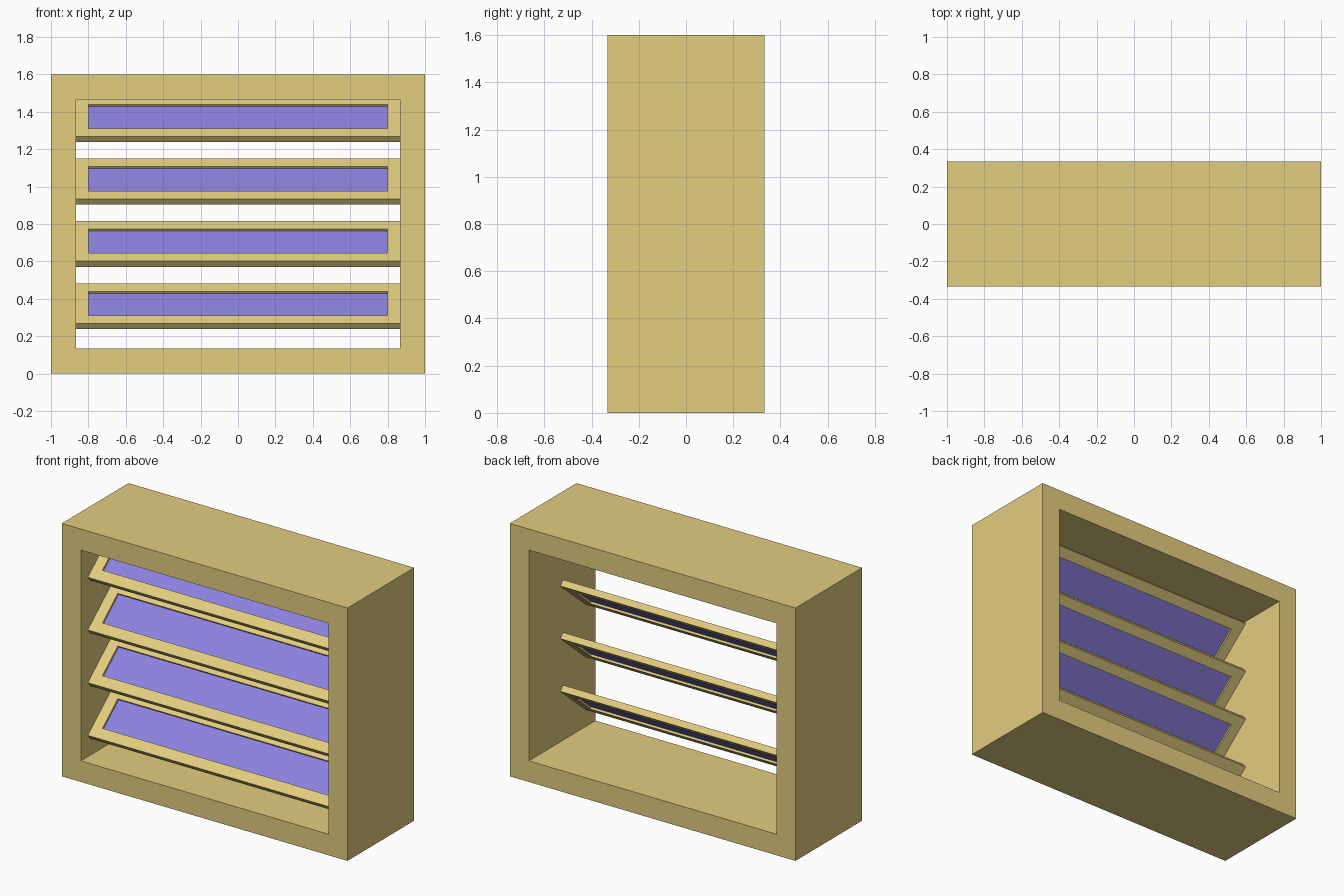
import bpy, bmesh, math

if "Cube" in bpy.data.objects:
    bpy.data.objects.remove(bpy.data.objects["Cube"])


def material(name, rgb):
    m = bpy.data.materials.new(name)
    m.diffuse_color = (*rgb, 1)
    m.use_nodes = True
    m.node_tree.nodes["Principled BSDF"].inputs["Base Color"].default_value = m.diffuse_color
    return m


wood = material("ochre", (0.76, 0.61, 0.21))
blue = material("blue", (0.26, 0.22, 0.74))


def finish(name, bm, mat, loc, tilt):
    bmesh.ops.recalc_face_normals(bm, faces=bm.faces)
    mesh = bpy.data.meshes.new(name)
    bm.to_mesh(mesh)
    bm.free()
    mesh.materials.append(mat)
    ob = bpy.data.objects.new(name, mesh)
    ob.location = loc
    ob.rotation_euler.x = tilt
    bpy.context.collection.objects.link(ob)
    return ob


def ring(name, w, h, border, depth, mat, loc, tilt):
    """Rectangular frame lying in XY, thickness along Z, then tilted about X."""
    bm = bmesh.new()

    def loop(inset, z):
        x, y = w / 2 - inset, h / 2 - inset
        return [bm.verts.new((sx * x, sy * y, z))
                for sx, sy in ((-1, -1), (1, -1), (1, 1), (-1, 1))]

    d = depth / 2
    loops = [loop(0, -d), loop(0, d), loop(border, d), loop(border, -d)]
    for a, b in zip(loops, loops[1:] + loops[:1]):
        for i in range(4):
            j = (i + 1) % 4
            bm.faces.new((a[i], a[j], b[j], b[i]))
    return finish(name, bm, mat, loc, tilt)


def slab(name, w, h, depth, mat, loc, tilt):
    bm = bmesh.new()
    bmesh.ops.create_cube(bm, size=1)
    bmesh.ops.scale(bm, vec=(w, h, depth), verts=bm.verts)
    return finish(name, bm, mat, loc, tilt)


# Outer box frame, open front and back
B = 2 / 15
ring("outer_frame", 2, 1.6, B, 2 / 3, wood, (0, 0, 0.8), math.radians(90))

# Four tilted slats: each a thin frame around a recessed blue panel
TILT = math.radians(40)
for i in range(4):
    loc = (0, -0.123, 0.36 + i / 3)
    ring(f"slat_frame_{i + 1}", 2 - 2 * B, 1 / 3, B / 2, 0.04, wood, loc, TILT)
    slab(f"slat_panel_{i + 1}", 2 - 2 * B - 0.002, 1 / 3 - 0.002, 0.0134, blue, loc, TILT)
